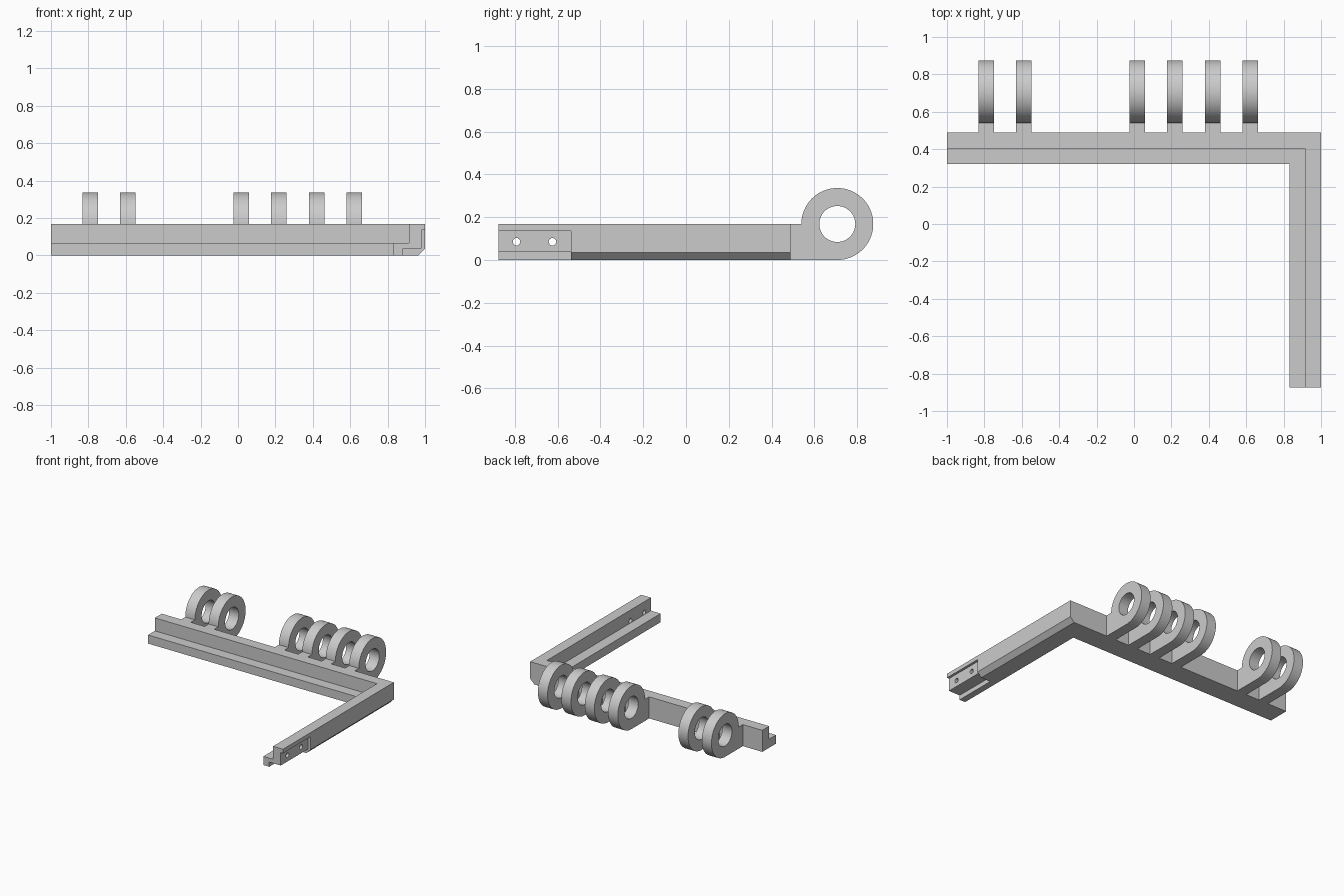
import bpy
import bmesh
from math import pi, cos, sin, radians
from mathutils import Vector, Matrix

cube = bpy.data.objects.get("Cube")
if cube:
    bpy.data.objects.remove(cube, do_unlink=True)

grey = bpy.data.materials.new("light grey")
grey.use_nodes = True
grey.diffuse_color = (0.6, 0.6, 0.6, 1)
grey.node_tree.nodes["Principled BSDF"].inputs["Base Color"].default_value = (0.6, 0.6, 0.6, 1)

HEIGHT = 0.168       # rail wall height
BACK = 0.489         # outer face of the back rail
FRONT = -0.875       # free end of the side rail


def finish(name, bm):
    bmesh.ops.recalc_face_normals(bm, faces=bm.faces)
    mesh = bpy.data.meshes.new(name)
    bm.to_mesh(mesh)
    bm.free()
    mesh.materials.append(grey)
    obj = bpy.data.objects.new(name, mesh)
    bpy.context.collection.objects.link(obj)
    return obj


def prism(name, points, offset):
    """Extrude a flat outline by an offset vector."""
    bm = bmesh.new()
    face = bm.faces.new([bm.verts.new(p) for p in points])
    moved = bmesh.ops.extrude_face_region(bm, geom=[face], use_keep_orig=True)["geom"]
    bmesh.ops.translate(bm, vec=offset, verts=[v for v in moved if isinstance(v, bmesh.types.BMVert)])
    return finish(name, bm)


def rod(name, centre, radius, length, segments):
    """Cylinder lying along x."""
    bm = bmesh.new()
    bmesh.ops.create_cone(bm, cap_ends=True, segments=segments, radius1=radius, radius2=radius,
                          depth=length,
                          matrix=Matrix.Translation(centre) @ Matrix.Rotation(pi / 2, 4, "Y"))
    return finish(name, bm)


def activate(obj):
    bpy.ops.object.select_all(action="DESELECT")
    obj.select_set(True)
    bpy.context.view_layer.objects.active = obj


def cut(obj, cutter):
    mod = obj.modifiers.new("cut", "BOOLEAN")
    mod.operation = "DIFFERENCE"
    mod.solver = "EXACT"
    mod.object = cutter
    activate(obj)
    bpy.ops.object.modifier_apply(modifier=mod.name)
    bpy.data.objects.remove(cutter, do_unlink=True)


def smooth(obj):
    activate(obj)
    bpy.ops.object.shade_smooth_by_angle(angle=radians(30))


# Stepped rail section swept around the mitred corner
section = [(0, 0), (0.169, 0), (0.169, 0.067), (0.085, 0.067), (0.085, HEIGHT), (0, HEIGHT)]
stations = [((-1, BACK), (0, -1)), ((1, BACK), (-1, -1)), ((1, FRONT), (-1, 0))]
bm = bmesh.new()
loops = [[bm.verts.new((x + d * dx, y + d * dy, z)) for d, z in section]
         for (x, y), (dx, dy) in stations]
for a, b in zip(loops, loops[1:]):
    for i in range(len(section)):
        j = (i + 1) % len(section)
        bm.faces.new((a[i], a[j], b[j], b[i]))
bm.faces.new(loops[0])
bm.faces.new(loops[-1])
rail = finish("corner_rail", bm)

# Chamfer along the lower outer edge of the side rail
wedge = [(0.955, -0.01), (1.01, -0.01), (1.01, 0.045)]
cut(rail, prism("chamfer_cutter", [(x, -1, z) for x, z in wedge], Vector((0, 1.6, 0))))

# Stepped recess at the free end
recess = [(0.882, -0.02), (1.02, -0.02), (1.02, 0.136), (0.981, 0.136), (0.981, 0.036), (0.882, 0.036)]
cut(rail, prism("recess_cutter", [(x, -1, z) for x, z in recess], Vector((0, 0.463, 0))))

# Screw holes through the recessed wall
for y in (-0.792, -0.624):
    cut(rail, rod("screw_cutter", (0.95, y, 0.085), 0.0175, 0.2, 32))
smooth(rail)

# Hinge knuckle: flat-bottomed neck running into a round eye
EYE_Y, RADIUS, WIDTH = 0.707, 0.168, 0.083
arc = [(EYE_Y + RADIUS * cos(a), HEIGHT + RADIUS * sin(a))
       for a in (-pi / 2 + 1.5 * pi * i / 72 for i in range(73))]
outline = [(BACK, 0)] + arc + [(BACK, HEIGHT)]
knuckle = prism("hinge_knuckle_1", [(0, y, z) for y, z in outline], Vector((WIDTH, 0, 0)))
cut(knuckle, rod("eye_cutter", (0, EYE_Y, HEIGHT), 0.084, 0.5, 64))
smooth(knuckle)

# Repeat on an even pitch, leaving a gap after the first pair
for n, slot in enumerate((0, 1, 4, 5, 6, 7), 1):
    part = knuckle
    if n > 1:
        part = bpy.data.objects.new(f"hinge_knuckle_{n}", knuckle.data)
        bpy.context.collection.objects.link(part)
    part.location.x = -0.832 + 0.2018 * slot
